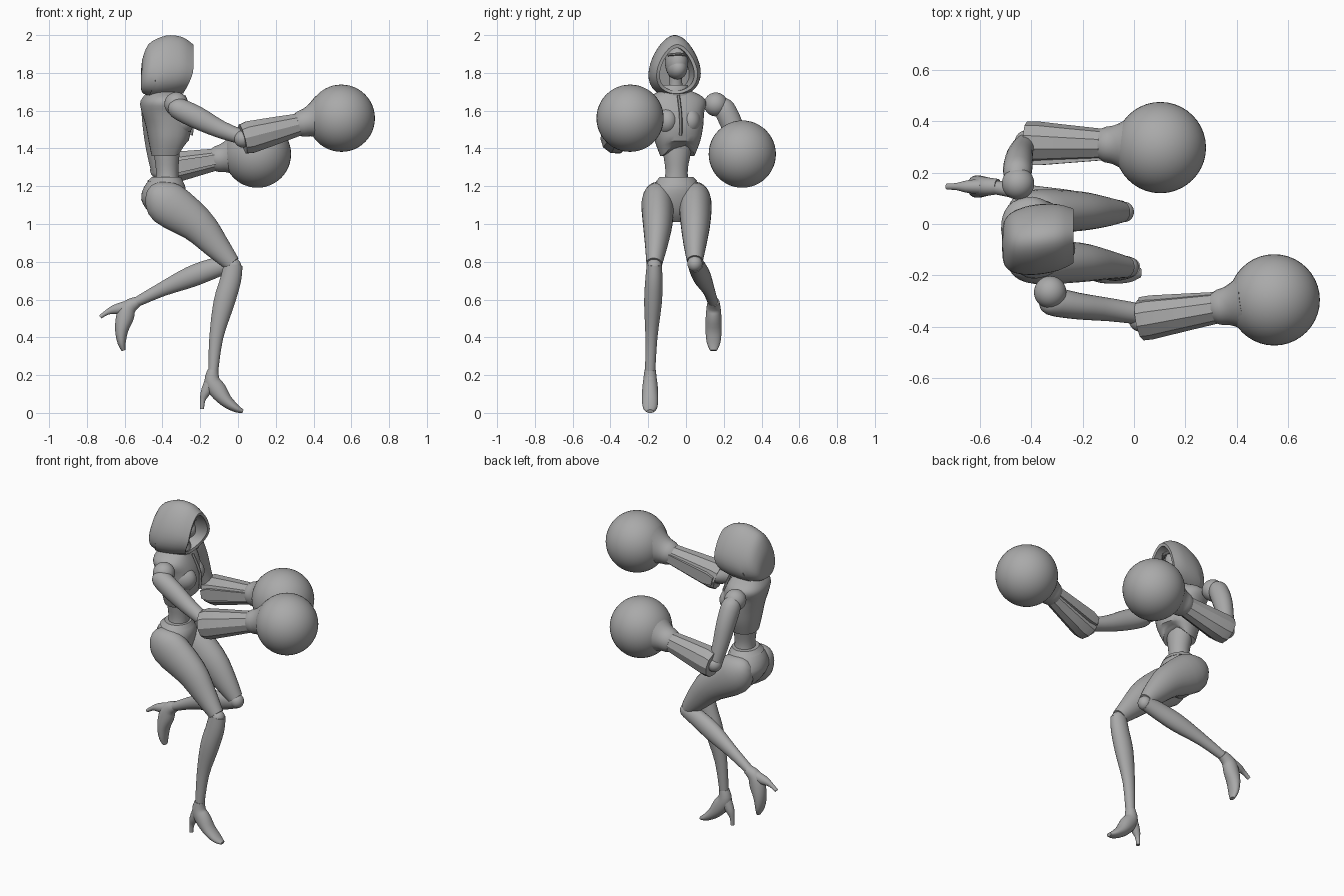
import bpy, bmesh, math
from mathutils import Vector

cube = bpy.data.objects.get("Cube")
if cube:
    bpy.data.objects.remove(cube, do_unlink=True)

grey = bpy.data.materials.new("plain grey")
grey.use_nodes = True
grey.diffuse_color = (0.4, 0.4, 0.4, 1)
grey.node_tree.nodes["Principled BSDF"].inputs["Base Color"].default_value = (0.4, 0.4, 0.4, 1)


def finish(bm, name, angle=35):
    bmesh.ops.recalc_face_normals(bm, faces=bm.faces)
    mesh = bpy.data.meshes.new(name)
    bm.to_mesh(mesh)
    bm.free()
    mesh.materials.append(grey)
    ob = bpy.data.objects.new(name, mesh)
    bpy.context.collection.objects.link(ob)
    bpy.ops.object.select_all(action='DESELECT')
    ob.select_set(True)
    bpy.context.view_layer.objects.active = ob
    bpy.ops.object.shade_smooth_by_angle(angle=math.radians(angle))
    return ob


def refine(rows, steps):
    """Catmull-Rom interpolation of number rows."""
    if steps < 2:
        return rows
    out = []
    for i in range(len(rows) - 1):
        quad = zip(rows[max(i - 1, 0)], rows[i], rows[i + 1], rows[min(i + 2, len(rows) - 1)])
        quad = list(quad)
        for k in range(steps):
            t = k / steps
            out.append([b + 0.5 * t * (c - a + t * (2*a - 5*b + 4*c - d + t * (3*(b - c) + d - a)))
                        for a, b, c, d in quad])
    return out + [rows[-1]]


def loft(name, sections, sides=24, power=1.0, warp=None, angle=35):
    """Skin rings given as (centre, u, v, ru, rv)."""
    bm = bmesh.new()
    rings = []
    for c, u, v, ru, rv in sections:
        ring = []
        for k in range(sides):
            a = math.tau * (k + 0.5) / sides
            cu, cv = math.cos(a), math.sin(a)
            cu = math.copysign(abs(cu) ** power, cu)
            cv = math.copysign(abs(cv) ** power, cv)
            p = c + u * ru * cu + v * rv * cv
            ring.append(bm.verts.new(warp(p, cu, cv) if warp else p))
        rings.append(ring)
    for r, s in zip(rings, rings[1:]):
        for k in range(sides):
            j = (k + 1) % sides
            bm.faces.new((r[k], r[j], s[j], s[k]))
    bm.faces.new(rings[0])
    bm.faces.new(rings[-1])
    return finish(bm, name, angle)


def limb(name, rows, steps=3, ref=(0, 1, 0), **kw):
    """Rows of (x, y, z, radius across, radius along ref)."""
    rows = refine(rows, steps)
    pts = [Vector(r[:3]) for r in rows]
    secs = []
    for i, r in enumerate(rows):
        t = (pts[min(i + 1, len(pts) - 1)] - pts[max(i - 1, 0)]).normalized()
        u = t.cross(Vector(ref)).normalized()
        secs.append((pts[i], u, u.cross(t), max(r[3], .003), max(r[4], .003)))
    return loft(name, secs, **kw)


def ball(name, centre, size, turn=0):
    bm = bmesh.new()
    bmesh.ops.create_uvsphere(bm, u_segments=40, v_segments=24, radius=1)
    c, s = math.cos(turn), math.sin(turn)
    for v in bm.verts:
        x, y, z = (v.co[i] * size[i] for i in range(3))
        v.co = Vector(centre) + Vector((c * x - s * y, s * x + c * y, z))
    return finish(bm, name)


YAW = math.radians(14)
FRONT = Vector((math.cos(YAW), math.sin(YAW), 0))
SIDE = Vector((-math.sin(YAW), math.cos(YAW), 0))


def stack(name, rows, steps=3, **kw):
    """Rows of (height, back x, front x, centre y, half width)."""
    secs = [(Vector(((b + f) / 2, y, z)), FRONT, SIDE, (f - b) / 2, w)
            for z, b, f, y, w in refine(rows, steps)]
    return loft(name, secs, **kw)


# Torso: armoured vest with a hem cut higher at the front, bare waist, pelvis
def hem(p, cu, cv):
    if p.z < 1.44 and cu > 0:
        p.z += 0.07 * cu ** 3 * (1.44 - p.z) / 0.08
    return p


stack("vest", [(1.36, -.455, -.295, -.045, .09), (1.44, -.47, -.265, -.045, .12),
               (1.52, -.485, -.25, -.045, .135), (1.59, -.505, -.26, -.05, .145),
               (1.64, -.512, -.28, -.053, .16), (1.675, -.495, -.30, -.053, .14),
               (1.71, -.46, -.32, -.055, .07)], sides=32, power=.85, warp=hem)
stack("waist", [(1.46, -.45, -.31, -.045, .085), (1.37, -.445, -.31, -.048, .073),
                (1.29, -.435, -.315, -.05, .06), (1.23, -.435, -.315, -.05, .065),
                (1.17, -.45, -.31, -.05, .09)])
stack("pelvis", [(1.25, -.45, -.31, -.05, .08), (1.20, -.495, -.28, -.05, .125),
                 (1.13, -.51, -.285, -.05, .15), (1.06, -.47, -.31, -.05, .10),
                 (1.01, -.42, -.35, -.05, .03)])
stack("belt", [(1.225, -.482, -.29, -.05, .112), (1.25, -.455, -.303, -.05, .088)], steps=1)
for label, s in (("right", -1), ("left", 1)):
    c = Vector((-.325, -.045, 1.545)) + SIDE * .062 * s
    ball(label + "_chest_plate", c, (.082, .062, .075), YAW)
limb("vest_seam", [(-.285, -.04, 1.68, .008, .008), (-.243, -.028, 1.57, .008, .008),
                   (-.245, -.028, 1.47, .008, .008)], sides=6)

# Collar and neck
stack("collar", [(1.66, -.47, -.30, -.055, .11), (1.70, -.44, -.30, -.055, .085),
                 (1.735, -.43, -.31, -.055, .065)])
limb("neck", [(-.375, -.055, 1.66, .05, .05), (-.37, -.055, 1.73, .036, .036),
              (-.36, -.055, 1.82, .036, .036)])

# Head with a mask over the lower face
ball("head", (-.355, -.05, 1.855), (.078, .06, .092), YAW)
ball("face_mask", (-.345, -.048, 1.825), (.075, .054, .06), YAW)
limb("brow", [(-.295, -.095, 1.895, .008, .008), (-.27, -.04, 1.90, .012, .008),
              (-.31, .0, 1.895, .008, .008)], ref=(0, 0, 1), sides=8)


# Hood: open at the front, its rim sloping back toward the chin
def cowl(p, cu, cv):
    p.y = -.06 + (p.y + .06) * (1 - .28 * cv)
    if p.x > -.42:
        p.x -= .055 * max(0, -cv) ** 1.5
    p.y += (p.x + .37) * .1
    return p


hood = [(-.514, .03, 1.72, 1.79), (-.507, .08, 1.695, 1.87), (-.475, .113, 1.68, 1.95),
        (-.42, .128, 1.672, 1.985), (-.36, .132, 1.672, 2.0), (-.29, .125, 1.68, 1.988),
        (-.236, .105, 1.69, 1.95)]
hood = refine(hood, 3) + [[-.24, .088, 1.705, 1.932], [-.30, .088, 1.705, 1.935],
                          [-.42, .08, 1.71, 1.92]]
loft("hood", [(Vector((x, -.06, (lo + hi) / 2)), Vector((0, 1, 0)), Vector((0, 0, 1)),
               w, (hi - lo) / 2) for x, w, lo, hi in hood], sides=36, warp=cowl)

# Arms: shoulder ball, upper arm, flared gauntlet and large round fist
ARMS = {
    "right": dict(shoulder=(-.327, -.266, 1.635), fist=(.547, -.296, 1.56),
                  elbow=(.025, -.375, 1.45), wrist=(.335, -.325, 1.53), inner=1,
                  upper=[(-.35, -.29, 1.63, .025, .03), (-.325, -.30, 1.615, .055, .055),
                         (-.22, -.32, 1.565, .06, .052), (-.09, -.335, 1.50, .047, .045),
                         (.05, -.355, 1.45, .037, .04)], ref=(0, 1, 0)),
    "left": dict(shoulder=(-.452, .158, 1.633), fist=(.103, .298, 1.37),
                 elbow=(-.42, .32, 1.285), wrist=(-.11, .31, 1.343), inner=-1,
                 upper=[(-.455, .185, 1.66, .025, .03), (-.455, .20, 1.62, .055, .055),
                        (-.45, .245, 1.52, .058, .055), (-.44, .285, 1.40, .047, .047),
                        (-.42, .315, 1.28, .04, .04)], ref=(1, 0, 0)),
}
for label, arm in ARMS.items():
    ball(label + "_shoulder", arm["shoulder"], (.063, .063, .063))
    limb(label + "_upper_arm", arm["upper"], ref=arm["ref"])
    e, w, f = (Vector(arm[k]) for k in ("elbow", "wrist", "fist"))
    ball(label + "_fist", f, (.178, .178, .178))
    ball(label + "_elbow", e, (.045, .045, .045))

    def at(t, r, rv=None, off=0):
        p = e.lerp(w, t) + Vector((0, arm["inner"] * off, 0))
        return (*p, r, rv or r)
    limb(label + "_gauntlet", [at(.02, .05), at(0, .082, .08), at(.12, .09, .082),
                               at(.5, .078, .072), at(1, .06)], steps=1, sides=10, angle=25)
    limb(label + "_gauntlet_flap", [at(0, .035, .02, .075), at(.15, .05, .02, .075),
                                    at(1, .035, .012, .052)], steps=1, sides=4, angle=20)
    limb(label + "_wrist_flare", [at(.93, .06), at(1, .07), at(1.1, .076),
                                  at(1.22, .095), at(1.35, .125)], steps=2)


# Legs: thighs, knees and shins
for label, y0, y1, knee in (("right", -.15, -.165, (-.012, -.168, .775)),
                            ("left", .05, .045, (-.03, .047, .79))):
    kx, ky, kz = knee
    limb(label + "_thigh", [(-.47, y0, 1.19, .02, .02), (-.445, y0, 1.17, .07, .06),
                            (-.375, y0, 1.11, .118, .085), (-.22, y0, 1.0, .097, .078),
                            (-.12, (y0 + y1) / 2, .89, .072, .06),
                            (kx - .02, ky, kz + .015, .045, .042)])
    ball(label + "_knee", (kx - .01, ky, kz), (.04, .04, .042))
limb("right_shin", [(-.025, -.168, .785, .05, .04), (-.04, -.17, .70, .056, .046),
                    (-.075, -.175, .58, .056, .047), (-.115, -.183, .40, .037, .032),
                    (-.132, -.19, .21, .026, .027)])
limb("left_shin", [(-.045, .05, .79, .045, .04), (-.13, .062, .765, .054, .045),
                   (-.25, .085, .72, .056, .047), (-.40, .118, .655, .038, .033),
                   (-.54, .143, .585, .026, .027)])


# High-heeled shoes, placed from the ankle and pitched about y
def shoe(label, x, y, z, pitch):
    c, s = math.cos(pitch), math.sin(pitch)

    def place(rows):
        return [(x + c * a - s * b, y, z + s * a + c * b, ru, rv) for a, b, ru, rv in rows]
    limb(label + "_shoe", place([(0, .012, .028, .03), (-.005, -.045, .042, .037),
                                 (.025, -.095, .047, .042), (.068, -.15, .035, .043),
                                 (.12, -.19, .022, .036), (.158, -.207, .01, .018)]))
    limb(label + "_heel", place([(-.015, -.06, .035, .03), (-.042, -.11, .025, .024),
                                 (-.055, -.15, .014, .014), (-.058, -.195, .01, .012)]))


shoe("right", -.132, -.19, .215, 0)
shoe("left", -.54, .146, .582, math.radians(-52))
